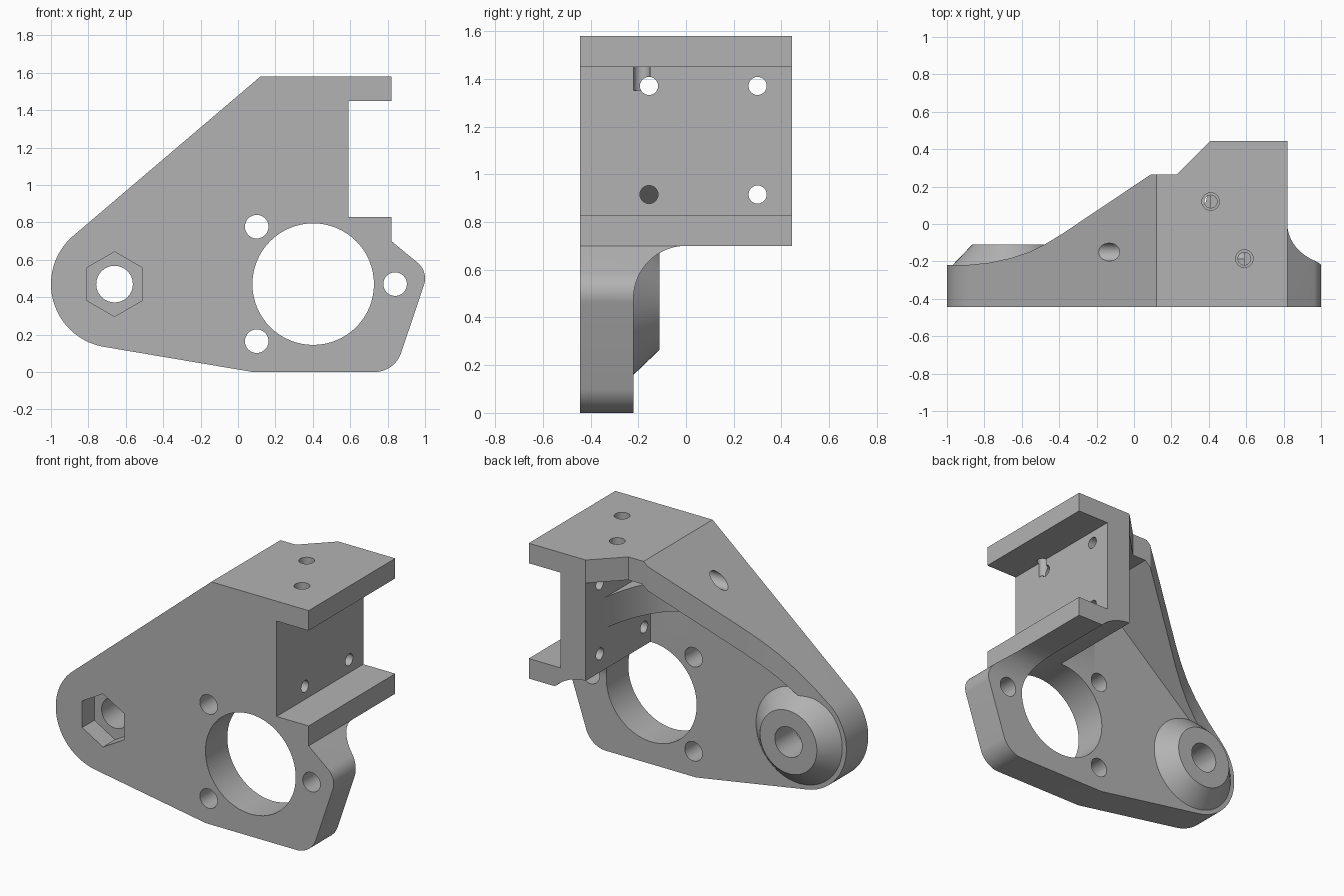
import bpy, bmesh
from math import cos, sin, radians

cube = bpy.data.objects.get("Cube")
if cube:
    bpy.data.objects.remove(cube, do_unlink=True)

grey = bpy.data.materials.new("grey plastic")
grey.use_nodes = True
colour = (0.45, 0.45, 0.45, 1)
grey.diffuse_color = colour
grey.node_tree.nodes["Principled BSDF"].inputs["Base Color"].default_value = colour

PLATE_BACK = -0.22
HALF_DEPTH = 0.445


def arc(cx, cy, rx, a0, a1, n=16, ry=None):
    ry = rx if ry is None else ry
    angles = [radians(a0 + (a1 - a0) * i / n) for i in range(n + 1)]
    return [(cx + rx * cos(a), cy + ry * sin(a)) for a in angles]


def place(p, axis, t):
    u, v = p
    return {"x": (t, u, v), "y": (u, t, v), "z": (u, v, t)}[axis]


def loft(name, first, last, axis, lo, hi):
    """Solid between two matching profiles along an axis."""
    bm = bmesh.new()
    a = [bm.verts.new(place(p, axis, lo)) for p in first]
    b = [bm.verts.new(place(p, axis, hi)) for p in last]
    bm.faces.new(a)
    bm.faces.new(b)
    for i in range(len(a)):
        j = (i + 1) % len(a)
        bm.faces.new((a[i], a[j], b[j], b[i]))
    bmesh.ops.recalc_face_normals(bm, faces=bm.faces)
    mesh = bpy.data.meshes.new(name)
    bm.to_mesh(mesh)
    bm.free()
    mesh.materials.append(grey)
    obj = bpy.data.objects.new(name, mesh)
    bpy.context.collection.objects.link(obj)
    return obj


def prism(name, pts, axis, lo, hi):
    return loft(name, pts, pts, axis, lo, hi)


def rod(u, v, r, axis, lo, hi, n=40):
    return prism("hole_cutter", arc(u, v, r, 0, 360, n)[:-1], axis, lo, hi)


def combine(target, tool, operation):
    mod = target.modifiers.new("combine", "BOOLEAN")
    mod.operation = operation
    mod.solver = "EXACT"
    mod.object = tool
    bpy.context.view_layer.objects.active = target
    bpy.ops.object.modifier_apply(modifier=mod.name)
    bpy.data.objects.remove(tool, do_unlink=True)


# Front outline of the bracket with the channel open to the side
outline = [(0.08, 0)] + arc(0.73, 0.15, 0.15, -90, -20)
outline += arc(0.89, 0.50, 0.11, -20, 50)
outline += [(0.82, 0.70), (0.82, 0.83), (0.59, 0.83), (0.59, 1.45),
            (0.82, 1.45), (0.82, 1.58), (0.12, 1.58)]
outline += arc(-0.66, 0.47, 0.34, 130.5, 260, 28)
bracket = prism("motor_bracket", outline, "y", -HALF_DEPTH, HALF_DEPTH)

# Plan shape: deep at the channel, sweeping down to the plate
plan = [(-1.1, -0.6), (1.1, -0.6), (1.1, 0.6), (0.41, 0.6), (0.41, HALF_DEPTH),
        (0.23, 0.265), (0.09, 0.265), (-0.38, -0.05), (-0.47, -0.105),
        (-0.56, -0.15), (-0.66, -0.183), (-0.78, -0.208), (-0.9, PLATE_BACK),
        (-1.1, PLATE_BACK)]
combine(bracket, prism("plan", plan, "z", -0.2, 2), "INTERSECT")

# Rear pocket under the sloping wall and roof
pocket = [(-1.2, 0.30), (0.13, 1.43), (0.41, 1.43), (0.41, -0.1), (-1.2, -0.1)]
combine(bracket, prism("pocket", pocket, "y", PLATE_BACK, 1), "DIFFERENCE")

# Clearance below the channel, with a round inner corner
clearance = [(PLATE_BACK, -0.1)] + arc(0, 0.48, 0.22, 180, 90) + [(1, 0.70), (1, -0.1)]
combine(bracket, prism("clearance", clearance, "x", 0.38, 1.2), "DIFFERENCE")

# Conical boss behind the pivot hole
boss = loft("boss", arc(-0.66, 0.47, 0.325, 0, 360, 48)[:-1],
            arc(-0.66, 0.47, 0.205, 0, 360, 48)[:-1], "y", -0.235, -0.11)
combine(bracket, boss, "UNION")

# Concave web bracing the channel wall against the plate
web = [(0.45, -0.25), (0.45, 0.40)] + arc(0.08, 0.40, 0.34, 0, -90, 16, 0.63)
web += [(0.08, -0.25)]
combine(bracket, prism("web", web, "z", 1.06, 1.26), "UNION")

# Motor opening, its screw holes and the pivot hole
for x, z, r in [(0.402, 0.47, 0.325), (0.10, 0.777, 0.063), (0.10, 0.165, 0.063),
                (0.84, 0.47, 0.063), (-0.66, 0.47, 0.098)]:
    combine(bracket, rod(x, z, r, "y", -1, 1, 64 if r > 0.2 else 32), "DIFFERENCE")

# Hexagonal nut recess
hexagon = arc(-0.66, 0.47, 0.173, 30, 390, 6)[:-1]
combine(bracket, prism("nut_recess", hexagon, "y", -1, -0.32), "DIFFERENCE")

# Channel wall screw holes, and the tool access hole through the slope
for y in (-0.155, 0.30):
    for z in (0.915, 1.37):
        combine(bracket, rod(y, z, 0.038, "x", 0.3, 0.7, 24), "DIFFERENCE")
combine(bracket, rod(-0.15, 1.365, 0.048, "x", -0.6, 0.38, 24), "DIFFERENCE")

# Stepped holes in the top
for x, y in [(0.41, 0.12), (0.59, -0.185)]:
    combine(bracket, rod(x, y, 0.047, "z", 1.52, 1.8, 24), "DIFFERENCE")
    combine(bracket, rod(x, y, 0.034, "z", 1.35, 1.8, 24), "DIFFERENCE")

bpy.ops.object.select_all(action="DESELECT")
bracket.select_set(True)
bpy.context.view_layer.objects.active = bracket
bpy.ops.object.shade_smooth_by_angle(angle=radians(25))
